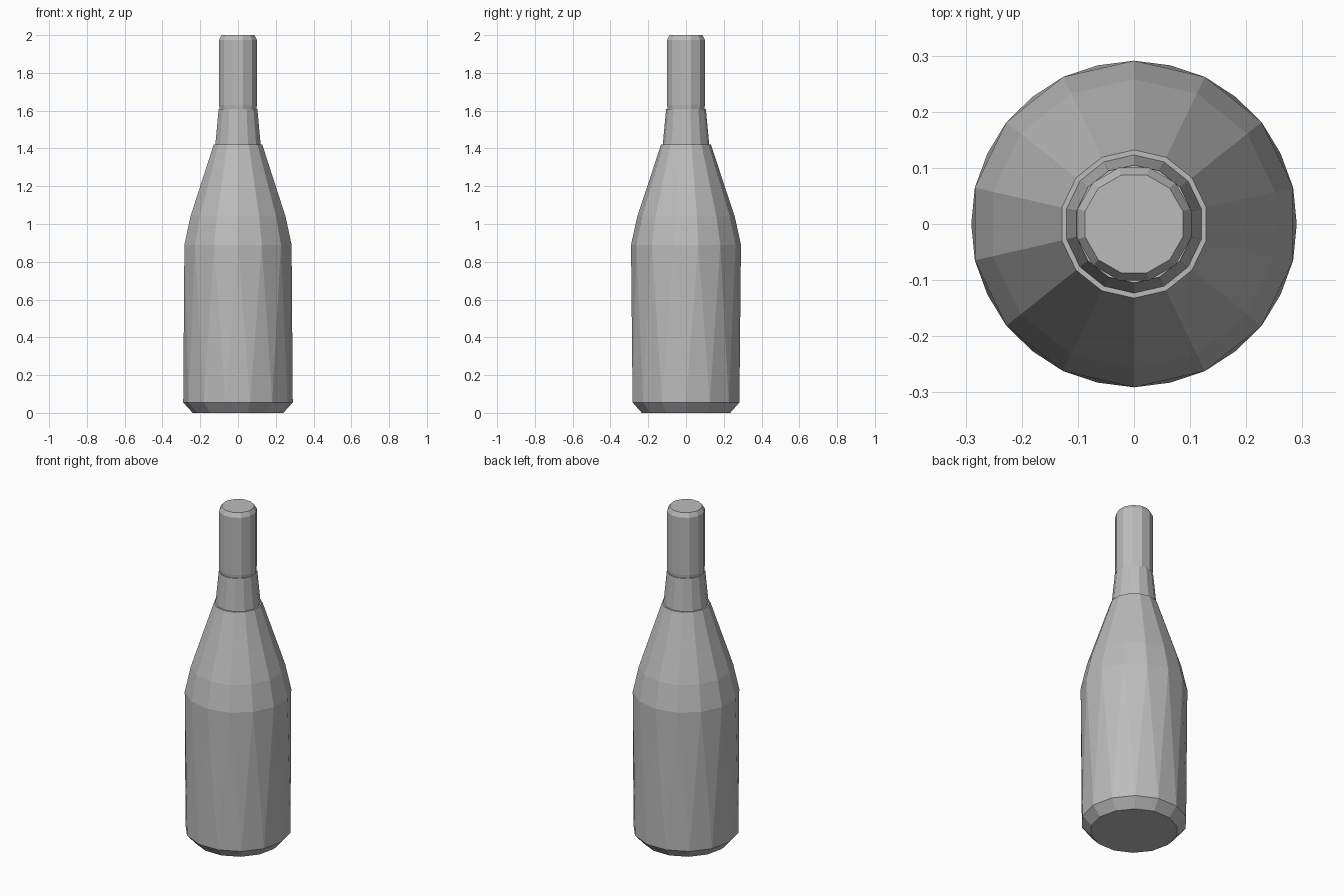
import bpy, bmesh
from math import cos, sin, pi

cube = bpy.data.objects.get("Cube")
if cube:
    bpy.data.objects.remove(cube, do_unlink=True)

# One plain grey for the whole bottle
grey = bpy.data.materials.new("plain grey")
grey.use_nodes = True
grey.diffuse_color = (0.5, 0.5, 0.5, 1)
grey.node_tree.nodes["Principled BSDF"].inputs["Base Color"].default_value = (0.5, 0.5, 0.5, 1)


def faceted_lathe(name, sides, profile):
    """Turn (radius, height, twist in steps) rings into a closed, triangulated flat-shaded solid."""
    bm = bmesh.new()
    rings = []
    for radius, z, twist in profile:
        angles = [2 * pi * (i + twist) / sides for i in range(sides)]
        rings.append([bm.verts.new((radius * cos(a), radius * sin(a), z)) for a in angles])
    for low, high in zip(rings, rings[1:]):
        for i in range(sides):
            j = (i + 1) % sides
            bm.faces.new((low[i], low[j], high[i]))
            bm.faces.new((low[j], high[j], high[i]))
    bm.faces.new(rings[0][::-1])
    bm.faces.new(rings[-1])
    bmesh.ops.recalc_face_normals(bm, faces=bm.faces)
    mesh = bpy.data.meshes.new(name)
    bm.to_mesh(mesh)
    bm.free()
    mesh.materials.append(grey)
    obj = bpy.data.objects.new(name, mesh)
    bpy.context.collection.objects.link(obj)
    return obj


# Body: chamfered foot, long straight wall, sloping shoulder
faceted_lathe("bottle_body", 14, [
    (0.24, 0, 0),
    (0.29, 0.055, 0),
    (0.291, 0.89, 0.5),
    (0.258, 1.04, 0.5),
    (0.132, 1.42, 0.5),
])

# Tapered collar, stepped in slightly from the shoulder
faceted_lathe("neck_collar", 14, [
    (0.124, 1.41, 0.5),
    (0.105, 1.61, 0.5),
])

# Straight neck sleeve with a softened top edge
faceted_lathe("neck_sleeve", 12, [
    (0.1, 1.6, 0.5),
    (0.104, 1.63, 0.5),
    (0.104, 1.975, 0.5),
    (0.09, 2.0, 0.5),
])
